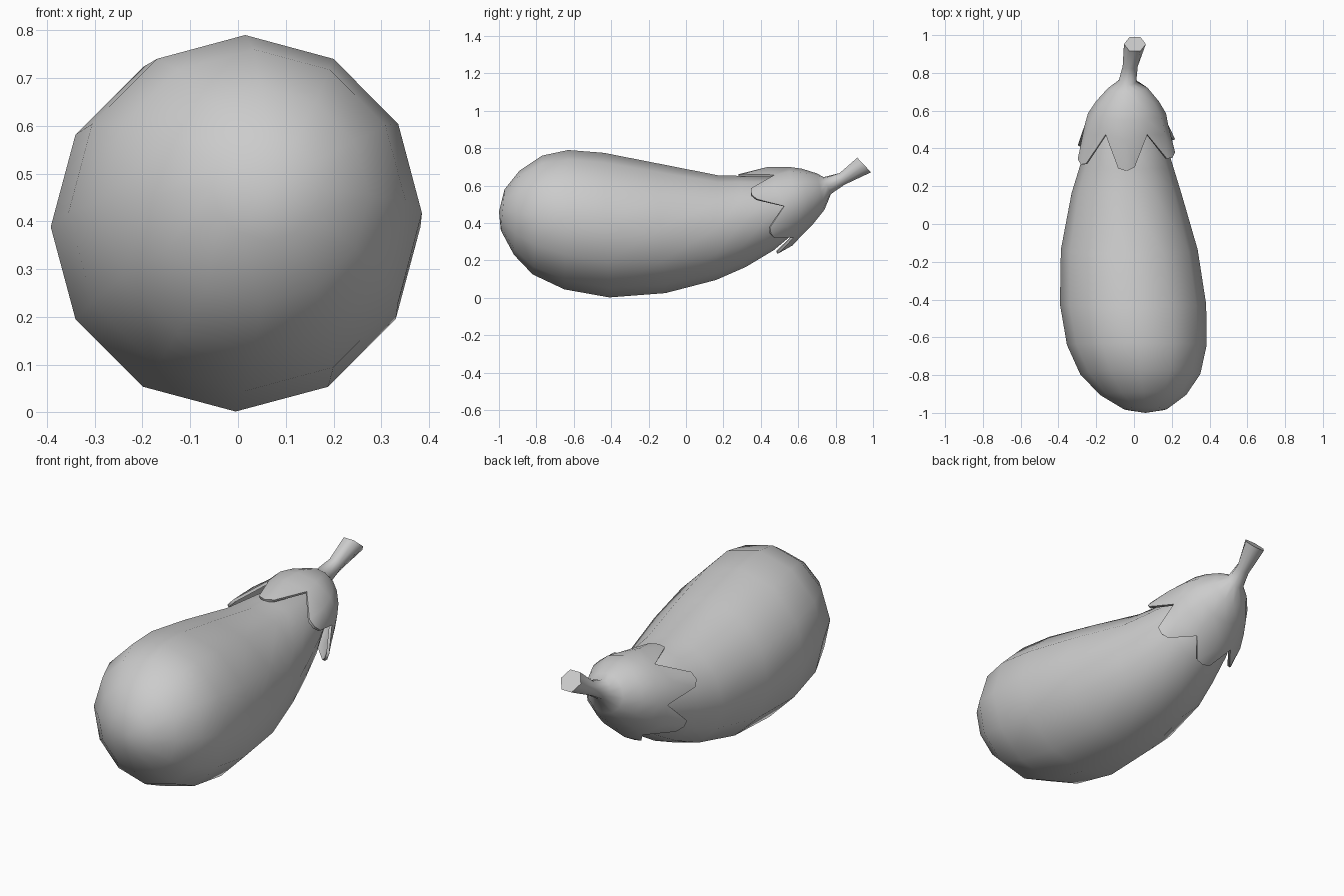
import bpy, bmesh
from math import sin, cos, pi, radians
from mathutils import Vector

cube = bpy.data.objects.get("Cube")
if cube:
    bpy.data.objects.remove(cube)

SIDES = 12
STEP = 2 * pi / SIDES

grey = bpy.data.materials.new("plain grey")
grey.use_nodes = True
grey.diffuse_color = (0.6, 0.6, 0.6, 1)
shader = next(n for n in grey.node_tree.nodes if n.type == 'BSDF_PRINCIPLED')
shader.inputs["Base Color"].default_value = (0.6, 0.6, 0.6, 1)
shader.inputs["Roughness"].default_value = 0.6


def ring_point(ring, angle, scale=1.0, skew=0.0):
    """Point on a tilted ellipse: top y, top z, bottom y, bottom z, centre x, half width."""
    ty, tz, by, bz, cx, hw = ring
    s, c = sin(angle) * scale, cos(angle) * scale
    return Vector((cx + hw * c,
                   (ty + by) / 2 + (ty - by) / 2 * s + skew * c,
                   (tz + bz) / 2 + (tz - bz) / 2 * s))


def bridge(bm, a, b):
    for i in range(SIDES):
        j = (i + 1) % SIDES
        bm.faces.new((a[i], a[j], b[j], b[i]))


def finish(bm, name, thickness=0.0):
    bmesh.ops.recalc_face_normals(bm, faces=bm.faces)
    mesh = bpy.data.meshes.new(name)
    bm.to_mesh(mesh)
    bm.free()
    mesh.materials.append(grey)
    obj = bpy.data.objects.new(name, mesh)
    bpy.context.collection.objects.link(obj)
    bpy.ops.object.select_all(action='DESELECT')
    obj.select_set(True)
    bpy.context.view_layer.objects.active = obj
    if thickness:
        shell = obj.modifiers.new("shell", 'SOLIDIFY')
        shell.thickness = thickness
        shell.offset = -1
        bpy.ops.object.modifier_apply(modifier=shell.name)
    bpy.ops.object.shade_smooth_by_angle(angle=radians(65))
    return obj


# Fruit body: tilted rings from the round front end to the neck
body_rings = [
    (-.97, .58, -.99, .36, .06, .115),
    (-.89, .68, -.92, .23, .048, .228),
    (-.77, .76, -.82, .125, .033, .318),
    (-.63, .79, -.65, .045, .015, .37),
    (-.44, .775, -.41, .002, -.005, .387),
    (-.16, .72, -.11, .025, -.025, .362),
    (.17, .655, .16, .095, -.04, .29),
    (.29, .652, .32, .165, -.04, .247),
    (.45, .645, .47, .255, -.04, .2),
    (.6, .61, .62, .38, -.04, .14),
]
bm = bmesh.new()
loops = [[bm.verts.new(ring_point(r, i * STEP)) for i in range(SIDES)] for r in body_rings]
for a, b in zip(loops, loops[1:]):
    bridge(bm, a, b)
tip = bm.verts.new((.06, -1, .46))
for i in range(SIDES):
    bm.faces.new((tip, loops[0][i], loops[0][(i + 1) % SIDES]))
bm.faces.new(loops[-1])
finish(bm, "fruit_body")

# Leafy cap and stem: one shell, the stem rings pulled into a hexagon
tip_ring = (.28, .66, .49, .235, -.04, .28)
cap_rings = [
    (.44, .70, .57, .28, -.04, .24),
    (.55, .70, .62, .335, -.037, .207),
    (.62, .69, .68, .395, -.035, .166),
    (.70, .665, .74, .47, -.032, .105),
]
stem_rings = [
    (.735, .645, .775, .555, -.035, .047),
    (.82, .672, .85, .60, -.02, .04),
    (.91, .755, .995, .665, .005, .058),
]
bm = bmesh.new()
loops = []
for k, ring in enumerate(cap_rings + stem_rings):
    loop = []
    for i in range(SIDES):
        in_stem = k > len(cap_rings)
        scale = cos(STEP) if in_stem and i % 2 else 1.0
        if k == 0 and i % 2 == 0:
            scale = 0.92
        p = ring_point(ring, i * STEP, scale)
        if k == 0 and i % 2 == 0:
            p.y += 0.02
        loop.append(bm.verts.new(p))
    loops.append(loop)
for a, b in zip(loops, loops[1:]):
    bridge(bm, a, b)
bm.faces.new(loops[-1])

# Six blunt lobes around the rim of the cap
rim = loops[0]
for i in range(1, SIDES, 2):
    angle = i * STEP
    mid = bm.verts.new(ring_point(tip_ring, angle, skew=.02))
    for side in (-1, 1):
        p = ring_point(tip_ring, angle + side * radians(10), skew=.02)
        corner = bm.verts.new(p.lerp(rim[i].co, 0.1))
        bm.faces.new((rim[i], rim[(i + side) % SIDES], corner, mid))
finish(bm, "cap_and_stem", 0.014)
